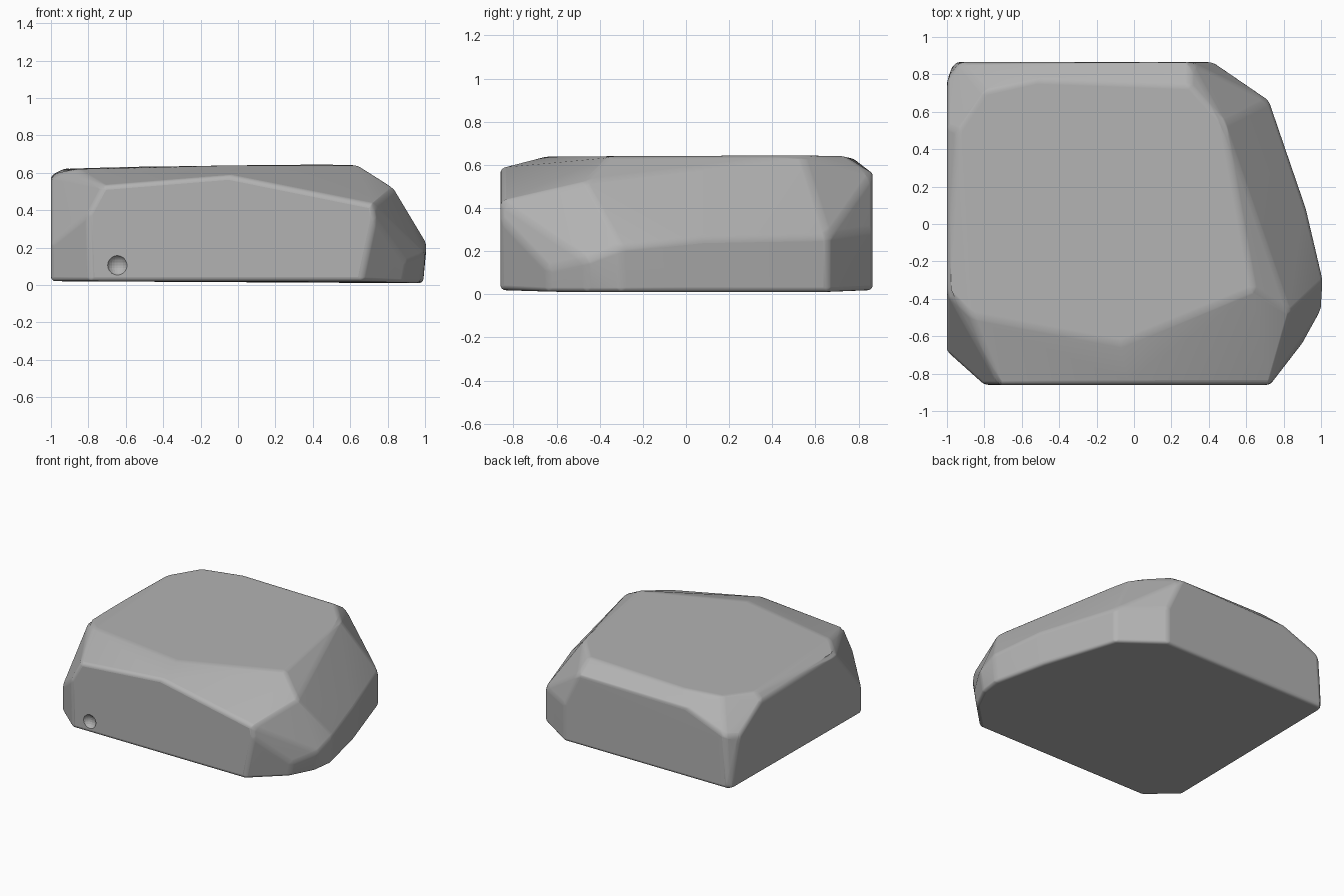
import bpy, bmesh, math

cube = bpy.data.objects.get("Cube")
if cube:
    bpy.data.objects.remove(cube, do_unlink=True)

stone = bpy.data.materials.new("stone grey")
stone.use_nodes = True
grey = (0.45, 0.45, 0.45, 1)
stone.diffuse_color = grey
stone.node_tree.nodes["Principled BSDF"].inputs["Base Color"].default_value = grey

# Corner points of the worn facets, ring by ring
top = [(-.94, .5, .62), (-.8, .71, .625), (-.52, .77, .635), (.3, .74, .64),
       (.48, .54, .645), (.64, -.35, .64), (-.07, -.64, .64), (-.87, -.49, .62),
       (.1, .0, .656)]
front = [(-.8, .38), (-.72, .53), (-.05, .585), (.72, .43), (.73, .35), (.66, .02), (-.79, .02)]
back = [(.42, .3), (.3, .56), (-.6, .55), (-.93, .42), (-.96, .02), (.42, .02)]
left = [(.78, .4), (.52, .57), (-.36, .59), (-.68, .22), (-.68, .02)]
right = [(.72, .66, .27), (.92, .08, .26), (1.01, -.3, .22), (.83, -.47, .52),
         (1.0, -.46, .16), (.9, -.64, .12)]
foot = [(.72, .66, .01), (.9, .1, .01), (.99, -.3, .01), (.97, -.46, .01),
        (.88, -.64, .01), (-.98, .82, .02), (.25, .0, 0)]

points = top + right + foot
points += [(x, -.86, z) for x, z in front]
points += [(x, .865, z) for x, z in back]
points += [(-1, y, z) for y, z in left]

# Faceted rock body
bm = bmesh.new()
for p in points:
    bm.verts.new(p)
hull = bmesh.ops.convex_hull(bm, input=bm.verts)
loose = [v for v in bm.verts if not v.link_faces]
bmesh.ops.delete(bm, geom=loose, context='VERTS')
bmesh.ops.dissolve_limit(bm, angle_limit=math.radians(5), verts=bm.verts, edges=bm.edges)
bmesh.ops.recalc_face_normals(bm, faces=bm.faces)
mesh = bpy.data.meshes.new("rock")
bm.to_mesh(mesh)
bm.free()
rock = bpy.data.objects.new("rock", mesh)
bpy.context.collection.objects.link(rock)
mesh.materials.append(stone)

# Small chip low on the front
bpy.ops.mesh.primitive_uv_sphere_add(segments=24, ring_count=12, radius=.06,
                                     location=(-.645, -.89, .105))
chip = bpy.context.object
chip.name = "chip_cutter"
chip.data.materials.append(stone)
chip.hide_render = True
chip.hide_set(True)

# Worn, rounded edges
bevel = rock.modifiers.new("worn edges", 'BEVEL')
bevel.width = .035
bevel.segments = 4
bevel.limit_method = 'ANGLE'
bevel.angle_limit = math.radians(12)
cut = rock.modifiers.new("chip", 'BOOLEAN')
cut.object = chip
cut.operation = 'DIFFERENCE'

bpy.ops.object.select_all(action='DESELECT')
rock.select_set(True)
bpy.context.view_layer.objects.active = rock
bpy.ops.object.shade_smooth_by_angle(angle=math.radians(35))
normals = rock.modifiers.new("facet shading", 'WEIGHTED_NORMAL')
normals.keep_sharp = True
